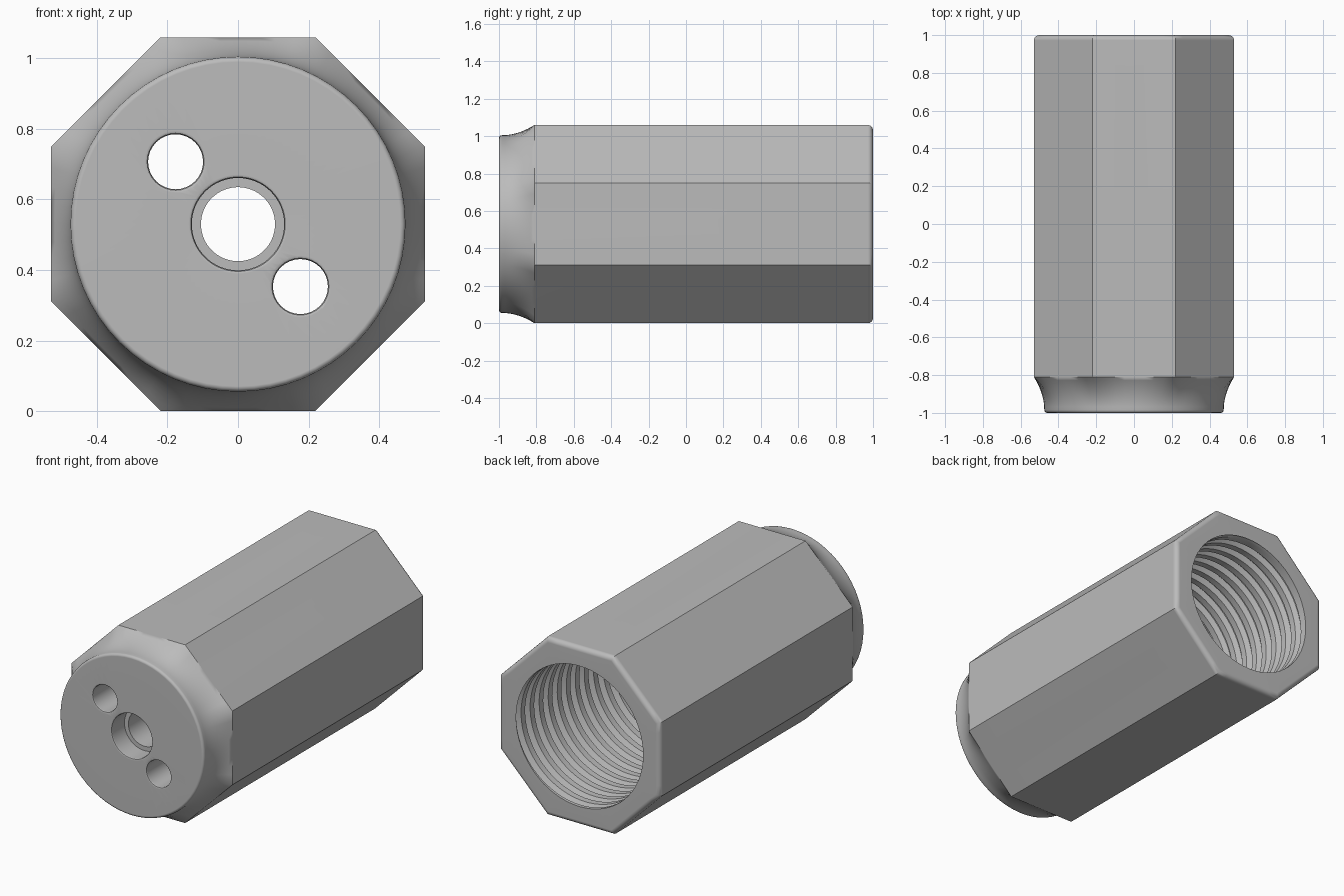
import bpy, bmesh
from math import pi, cos, sin, tau, floor, radians
from mathutils import Vector

SEG = 64            # steps around the axis (multiple of 8, so corners are exact)
CENTRE = 0.53       # height of the axis, also the octagon apothem
NOSE_R, NOSE_END = 0.475, -0.81
BORE_R, BORE_FLOOR = 0.418, -0.7
PITCH, DEPTH = 0.085, 0.028

if "Cube" in bpy.data.objects:
    bpy.data.objects.remove(bpy.data.objects["Cube"], do_unlink=True)

steel = bpy.data.materials.new("grey steel")
steel.use_nodes = True
steel.diffuse_color = (0.5, 0.5, 0.5, 1)
steel.node_tree.nodes["Principled BSDF"].inputs["Base Color"].default_value = (0.5, 0.5, 0.5, 1)


def octagon(a):
    """Distance to a unit-apothem octagon at angle a."""
    step = pi / 4
    return 1 / cos(a - step * floor(a / step + 0.5))


def point(r, a, y, x=0, z=CENTRE):
    return Vector((x + r * cos(a), y, z + r * sin(a)))


def ring(bm, y, radius, x=0, z=CENTRE, count=SEG):
    """One ring of vertices; radius is a number or a function of the angle."""
    angles = [tau * s / count for s in range(count)]
    return [bm.verts.new(point(radius(a) if callable(radius) else radius, a, y, x, z))
            for a in angles]


def bridge(bm, rings):
    for low, high in zip(rings, rings[1:]):
        n = len(low)
        for s in range(n):
            t = (s + 1) % n
            bm.faces.new((low[s], low[t], high[t], high[s]))


def add_thread(bm):
    """Helical trapezoid groove cut into the bore wall, faded out at both ends."""
    profile = [(0.0, 0), (0.45, 0), (0.65, 1), (0.8, 1)]
    turns = int((1 - BORE_FLOOR) / PITCH) + 5
    rows = []
    for k in range(turns):
        for offset, cut in profile:
            row = []
            for s in range(SEG):
                y = BORE_FLOOR + PITCH * (k - 2 + offset + s / SEG)
                y = min(max(y, BORE_FLOOR), 1.0)
                fade = min(1, (y - BORE_FLOOR) / 0.03, (1 - y) / 0.03)
                row.append(bm.verts.new(point(BORE_R + DEPTH * cut * fade, tau * s / SEG, y)))
            rows.append(row)
    lead = len(profile)
    for n in range(len(rows) - lead - 1):
        for s in range(SEG):
            wrap = s == SEG - 1
            low = rows[n + lead if wrap else n]
            high = rows[n + 1 + lead if wrap else n + 1]
            t = 0 if wrap else s + 1
            bm.faces.new((rows[n][s], low[t], high[t], rows[n + 1][s]))
    used = [v for row in rows for v in row if not v.link_faces]
    bmesh.ops.delete(bm, geom=used, context="VERTS")


def finish(bm, name):
    bmesh.ops.remove_doubles(bm, verts=bm.verts, dist=1e-4)
    bmesh.ops.recalc_face_normals(bm, faces=bm.faces)
    mesh = bpy.data.meshes.new(name)
    bm.to_mesh(mesh)
    bm.free()
    mesh.materials.append(steel)
    obj = bpy.data.objects.new(name, mesh)
    bpy.context.collection.objects.link(obj)
    return obj


# Sleeve: stepped centre hole, round nose, octagonal body, rounded back rim
bm = bmesh.new()
rings = [ring(bm, y, r) for y, r in [
    (BORE_FLOOR, BORE_R), (BORE_FLOOR, 0.105), (-0.88, 0.105), (-0.88, 0.131),
    (-0.99, 0.131), (-0.997, 0.134), (-1, 0.141)]]
nose_round = 0.015
for i in range(4):
    a = pi / 2 * i / 3
    rings.append(ring(bm, -1 + nose_round * (1 - cos(a)), NOSE_R - nose_round * (1 - sin(a))))
# Concave flare from the circle out to the octagon
flare_start = -1 + nose_round
for i in range(1, 11):
    u = i / 10
    rings.append(ring(bm, flare_start + (NOSE_END - flare_start) * u,
                      lambda a: NOSE_R + (CENTRE * octagon(a) - NOSE_R) * u ** 2))
rim_round = 0.028
for i in range(5):
    a = pi / 2 * i / 4
    size = CENTRE - rim_round * (1 - cos(a))
    rings.append(ring(bm, 1 - rim_round * (1 - sin(a)), lambda t: size * octagon(t)))
rings.append(ring(bm, 1, BORE_R))
bridge(bm, rings)
add_thread(bm)
sleeve = finish(bm, "threaded_sleeve")

# Two pin holes through the nose, with eased front edges
for side in (-1, 1):
    bm = bmesh.new()
    holes = [ring(bm, y, r, side * 0.177, CENTRE - side * 0.177, 32) for y, r in [
        (-1.02, 0.088), (-1, 0.088), (-0.997, 0.081), (-0.99, 0.078), (BORE_FLOOR + 0.05, 0.078)]]
    bridge(bm, holes)
    bm.faces.new(holes[0])
    bm.faces.new(holes[-1])
    cutter = finish(bm, "pin_hole_cutter")
    cutter.hide_render = True
    cut = sleeve.modifiers.new("pin hole", "BOOLEAN")
    cut.operation, cut.solver, cut.object = "DIFFERENCE", "EXACT", cutter
    bpy.context.view_layer.objects.active = sleeve
    bpy.ops.object.modifier_apply(modifier=cut.name)
    bpy.data.objects.remove(cutter, do_unlink=True)

# Smooth shading with crisp corners and flat faces kept flat
bpy.ops.object.select_all(action="DESELECT")
sleeve.select_set(True)
bpy.context.view_layer.objects.active = sleeve
bpy.ops.object.shade_smooth_by_angle(angle=radians(32))
weighted = sleeve.modifiers.new("flat faces", "WEIGHTED_NORMAL")
weighted.keep_sharp = True
